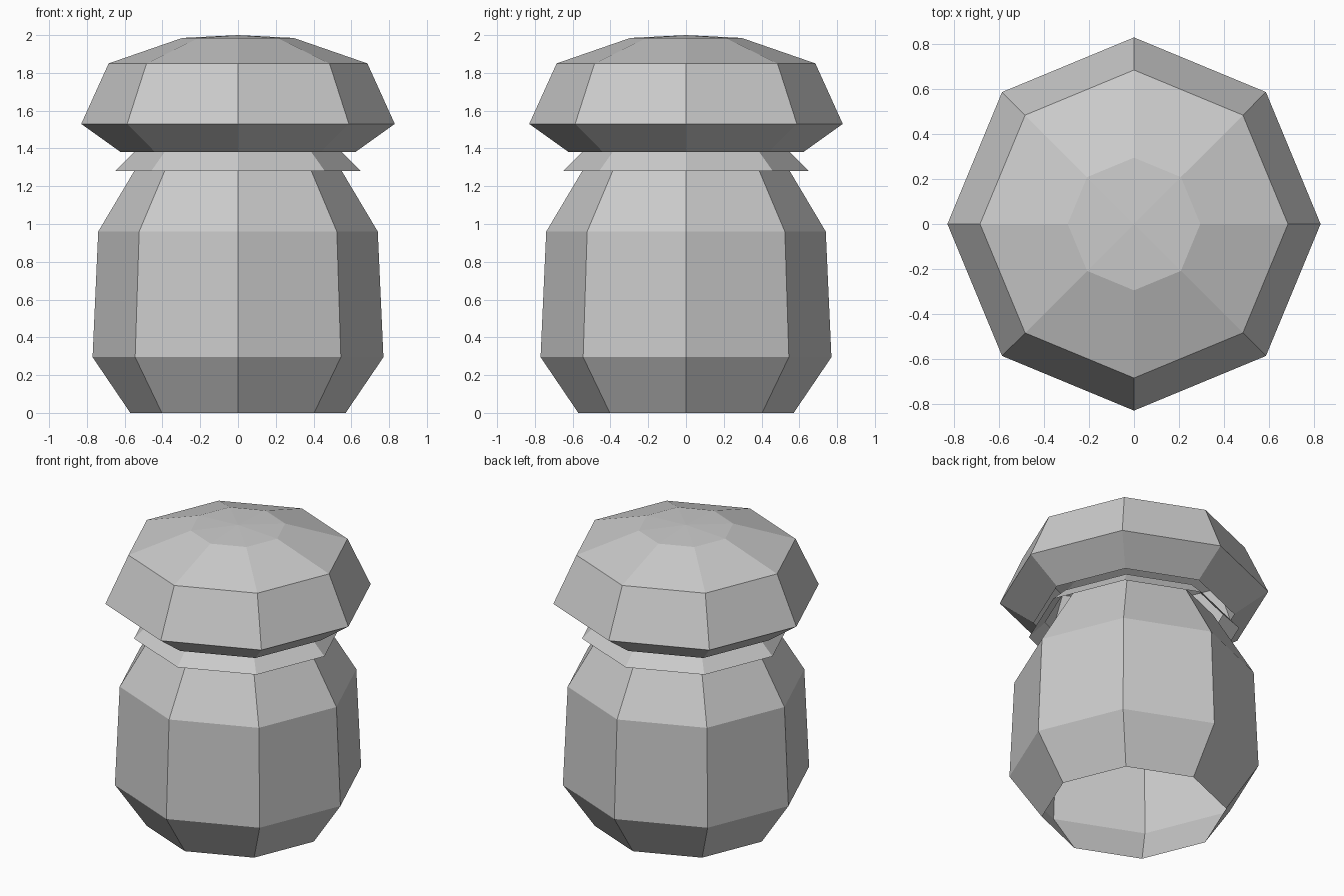
import bpy
import math

SIDES = 8

cube = bpy.data.objects.get("Cube")
if cube:
    bpy.data.objects.remove(cube, do_unlink=True)

# One plain grey for the whole model
grey = bpy.data.materials.new("plain grey")
grey.use_nodes = True
colour = (0.6, 0.6, 0.6, 1.0)
grey.diffuse_color = colour
grey.node_tree.nodes["Principled BSDF"].inputs["Base Color"].default_value = colour


def lathe(name, profile):
    """Open faceted shell turned from (radius, height) points, bottom to top."""
    verts, faces, rings = [], [], []
    for radius, z in profile:
        count = SIDES if radius > 0 else 1
        rings.append([len(verts) + i % count for i in range(SIDES)])
        for i in range(count):
            a = math.tau * i / SIDES
            verts.append((radius * math.cos(a), radius * math.sin(a), z))
    for low, high in zip(rings, rings[1:]):
        for i in range(SIDES):
            j = (i + 1) % SIDES
            face = [low[i], low[j], high[j], high[i]]
            faces.append(list(dict.fromkeys(face)))
    mesh = bpy.data.meshes.new(name)
    mesh.from_pydata(verts, [], faces)
    mesh.materials.append(grey)
    obj = bpy.data.objects.new(name, mesh)
    bpy.context.collection.objects.link(obj)
    return obj


# Barrel-shaped body, open at the bottom and under the cap
lathe("body", [(0.57, 0), (0.77, 0.295), (0.74, 0.96), (0.49, 1.38)])

# Flared collar below the cap
lathe("collar", [(0.65, 1.28), (0.55, 1.38)])

# Domed cap with an inward-sloping lower rim
lathe("cap", [(0.62, 1.38), (0.83, 1.53), (0.685, 1.85), (0.295, 1.985), (0, 2.0)])
